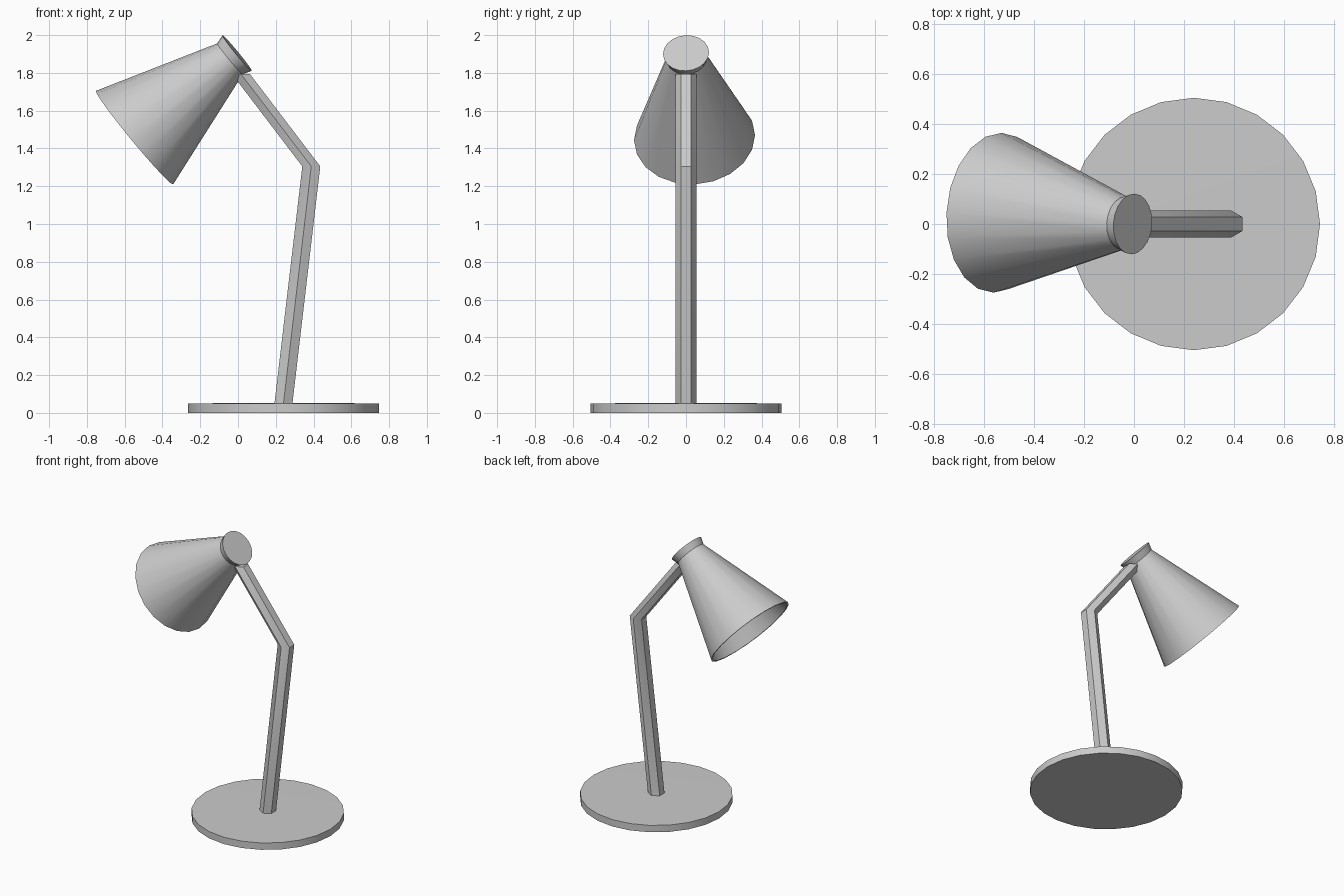
import bpy, bmesh
from math import radians, sin, cos, tau
from mathutils import Vector

cube = bpy.data.objects.get("Cube")
if cube:
    bpy.data.objects.remove(cube, do_unlink=True)

grey = bpy.data.materials.new("plain grey")
grey.use_nodes = True
GREY = (0.6, 0.6, 0.6, 1)
grey.diffuse_color = GREY
grey.node_tree.nodes["Principled BSDF"].inputs["Base Color"].default_value = GREY


def ring(bm, centre, radius, sides, u, v, turn=0.0):
    """Add a ring of vertices in the plane spanned by u and v."""
    angles = [tau * i / sides + turn for i in range(sides)]
    return [bm.verts.new(centre + radius * (cos(a) * u + sin(a) * v)) for a in angles]


def bridge(bm, a, b):
    for i in range(len(a)):
        j = (i + 1) % len(a)
        bm.faces.new((a[i], a[j], b[j], b[i]))


def finish(bm, name, smooth_angle):
    bmesh.ops.recalc_face_normals(bm, faces=bm.faces)
    mesh = bpy.data.meshes.new(name)
    bm.to_mesh(mesh)
    bm.free()
    mesh.materials.append(grey)
    obj = bpy.data.objects.new(name, mesh)
    bpy.context.collection.objects.link(obj)
    bpy.ops.object.select_all(action='DESELECT')
    obj.select_set(True)
    bpy.context.view_layer.objects.active = obj
    bpy.ops.object.shade_smooth_by_angle(angle=radians(smooth_angle))
    return obj


X, Y = Vector((1, 0, 0)), Vector((0, 1, 0))

# Round base with a barely raised centre
bm = bmesh.new()
low = ring(bm, Vector((0.24, 0, 0)), 0.506, 24, X, Y)
high = ring(bm, Vector((0.24, 0, 0.05)), 0.506, 24, X, Y)
bm.faces.new(low)
bridge(bm, low, high)
peak = bm.verts.new((0.24, 0, 0.054))
for i in range(24):
    bm.faces.new((high[i], high[(i + 1) % 24], peak))
finish(bm, "base", 30)

# Bent hexagonal arm, swept with level sections
bm = bmesh.new()
path = [(0.24, 0, 0.045), (0.388, 0, 1.305), (0.015, 0, 1.795)]
rings = [ring(bm, Vector(p), 0.055, 6, X, Y, radians(30)) for p in path]
for a, b in zip(rings, rings[1:]):
    bridge(bm, a, b)
bm.faces.new(rings[0])
bm.faces.new(rings[-1])
finish(bm, "arm", 30)

# Thin-walled lampshade: (distance along axis, radius), outside then inside
top = Vector((-0.005, 0, 1.905))
axis = (Vector((-0.548, 0.045, 1.457)) - top).normalized()
side = axis.cross(Y).normalized()
across = axis.cross(side)
profile = [(0, 0.122), (0.048, 0.106), (0.705, 0.321),
           (0.705, 0.309), (0.05, 0.094), (0.012, 0.106)]
bm = bmesh.new()
rings = [ring(bm, top + axis * d, r, 20, side, across) for d, r in profile]
for a, b in zip(rings, rings[1:]):
    bridge(bm, a, b)
bm.faces.new(rings[0])
bm.faces.new(rings[-1])
finish(bm, "lampshade", 30)
